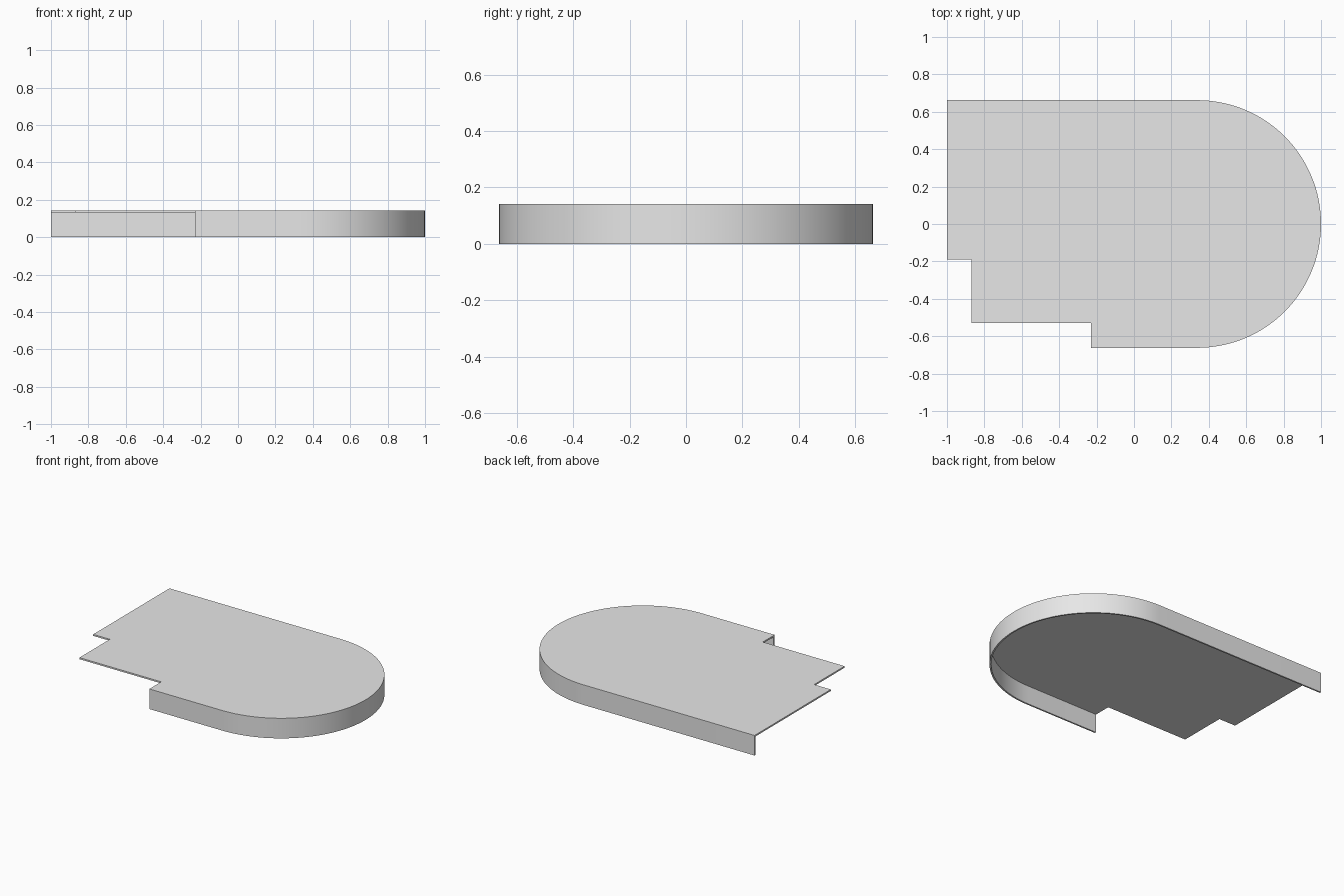
import bpy, bmesh
from math import sin, cos, pi

if "Cube" in bpy.data.objects:
    bpy.data.objects.remove(bpy.data.objects["Cube"], do_unlink=True)

HALF = 0.662          # half depth and radius of the round end
HEIGHT = 0.142
SHEET = 0.011         # sheet thickness
CX = 1 - HALF         # centre of the round end
SEGMENTS = 64

grey = bpy.data.materials.new("plain grey")
grey.use_nodes = True
colour = (0.8, 0.8, 0.8, 1)
grey.diffuse_color = colour
grey.node_tree.nodes["Principled BSDF"].inputs["Base Color"].default_value = colour


def arc(radius):
    """Round end, from the front edge to the back edge."""
    angles = [-pi / 2 + pi * i / SEGMENTS for i in range(SEGMENTS + 1)]
    return [(CX + radius * cos(a), radius * sin(a)) for a in angles]


def extrude_outline(name, outline, z0, z1):
    bm = bmesh.new()
    face = bm.faces.new([bm.verts.new((x, y, z0)) for x, y in outline])
    grown = bmesh.ops.extrude_face_region(bm, geom=[face])["geom"]
    top = [v for v in grown if isinstance(v, bmesh.types.BMVert)]
    bmesh.ops.translate(bm, verts=top, vec=(0, 0, z1 - z0))
    bmesh.ops.recalc_face_normals(bm, faces=bm.faces)
    mesh = bpy.data.meshes.new(name)
    bm.to_mesh(mesh)
    bm.free()
    mesh.materials.append(grey)
    obj = bpy.data.objects.new(name, mesh)
    bpy.context.collection.objects.link(obj)
    bpy.ops.object.select_all(action="DESELECT")
    obj.select_set(True)
    bpy.context.view_layer.objects.active = obj
    bpy.ops.object.shade_smooth_by_angle(angle=pi / 6)
    return obj


# Top plate with the stepped corner
steps = [(-1, HALF), (-1, -0.19), (-0.87, -0.19), (-0.87, -0.53),
         (-0.23, -0.53), (-0.23, -HALF)]
extrude_outline("top_plate", steps + arc(HALF), HEIGHT - SHEET, HEIGHT)

# Thin rim hanging below the plate along the front, round end and back
inner = HALF - SHEET
outer_path = [(-0.23, -HALF)] + arc(HALF) + [(-1, HALF)]
inner_path = [(-0.23, -inner)] + arc(inner) + [(-1, inner)]
extrude_outline("side_rim", outer_path + inner_path[::-1], 0, HEIGHT - SHEET)
